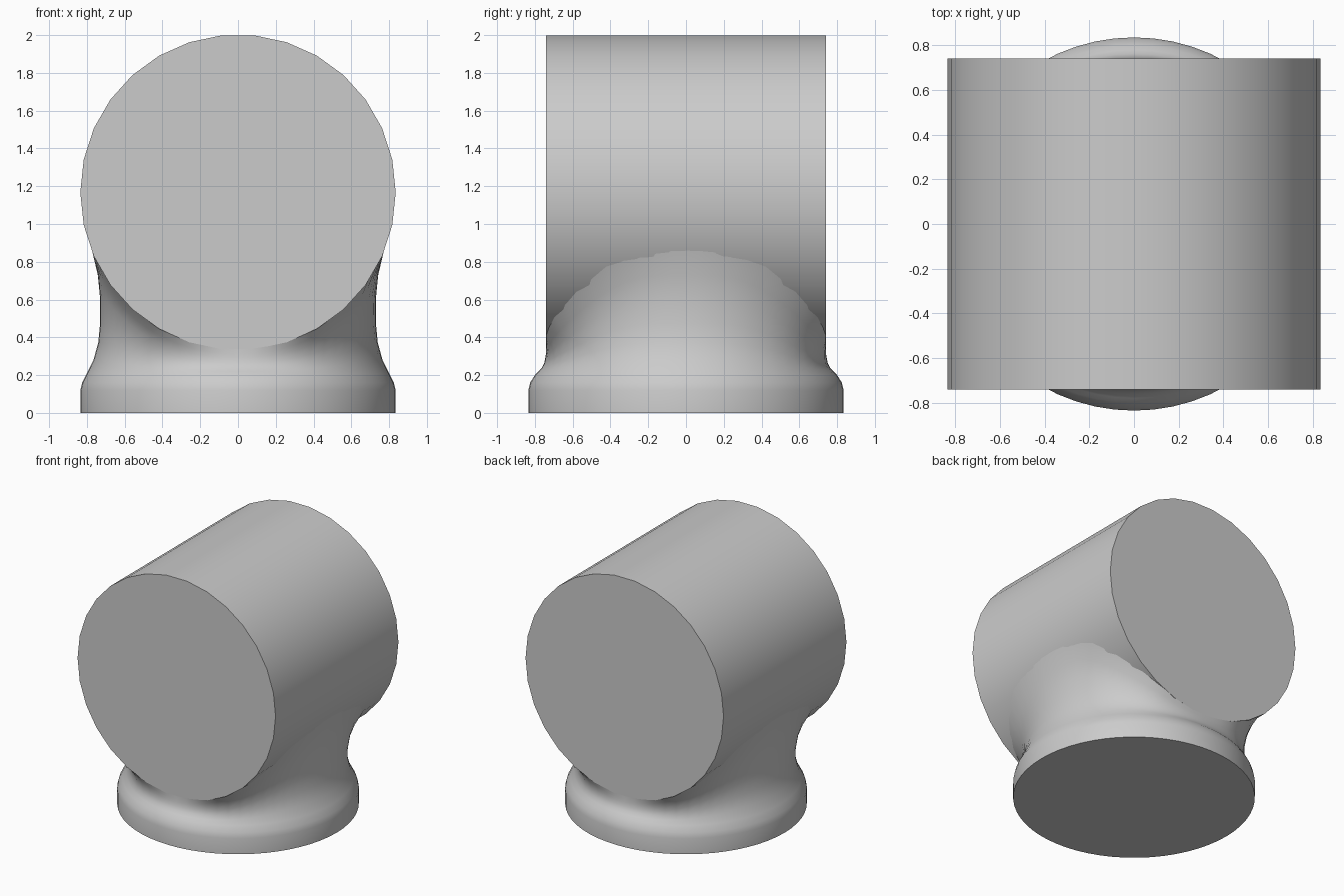
import bpy, bmesh
from math import sin, cos, pi, sqrt, radians
from mathutils import Vector, Matrix

if "Cube" in bpy.data.objects:
    bpy.data.objects.remove(bpy.data.objects["Cube"], do_unlink=True)

R = 0.835          # radius of barrel and foot
AXIS_Z = 1.168     # height of the barrel axis
HALF = 0.74        # half length of the barrel
COLS = 60

grey = bpy.data.materials.new("light grey")
grey.use_nodes = True
grey.diffuse_color = (0.6, 0.6, 0.6, 1)
grey.node_tree.nodes["Principled BSDF"].inputs["Base Color"].default_value = (0.6, 0.6, 0.6, 1)


def finish(bm, name):
    bmesh.ops.recalc_face_normals(bm, faces=bm.faces)
    mesh = bpy.data.meshes.new(name)
    bm.to_mesh(mesh)
    bm.free()
    mesh.materials.append(grey)
    ob = bpy.data.objects.new(name, mesh)
    bpy.context.collection.objects.link(ob)
    bpy.ops.object.select_all(action='DESELECT')
    ob.select_set(True)
    bpy.context.view_layer.objects.active = ob
    bpy.ops.object.shade_smooth_by_angle(angle=radians(35))
    return ob


# Horizontal barrel
bm = bmesh.new()
bmesh.ops.create_cone(bm, cap_ends=True, segments=30, radius1=R, radius2=R, depth=2 * HALF)
# put a vertex on the x axis so that the top is a flat facet
spin = min((v.co.to_2d().angle_signed(Vector((1, 0))) for v in bm.verts), key=abs)
bmesh.ops.rotate(bm, verts=bm.verts, matrix=Matrix.Rotation(spin, 3, 'Z'))
bmesh.ops.rotate(bm, verts=bm.verts, matrix=Matrix.Rotation(pi / 2, 3, 'X'))
bmesh.ops.translate(bm, verts=bm.verts, vec=(0, 0, AXIS_Z))
finish(bm, "barrel")

# Foot and flared neck: (radius, height) along the sides and along the ends
side = [(R, 0.12), (0.825, 0.16), (0.80, 0.21), (0.765, 0.28), (0.74, 0.37),
        (0.73, 0.47), (0.73, 0.60), (0.742, 0.72), (0.775, 0.855)]
end = [(R, 0.12), (0.825, 0.16), (0.80, 0.20), (0.78, 0.22), (0.762, 0.24),
       (0.75, 0.265), (0.745, 0.29), (0.742, 0.31), (0.74, 0.335)]


def column(t):
    """Points from the ground up to where the neck meets the barrel."""
    flare = 0.775 * (1 + 0.12 * sin(2 * t) ** 2)
    x = flare * cos(t)
    y = max(-HALF, min(HALF, flare * sin(t)))
    land = Vector((x, y, AXIS_Z - sqrt((R * 0.995) ** 2 - x * x)))
    w = max(0, min(1, (land.z - end[-1][1]) / (side[-1][1] - end[-1][1])))
    pts = []
    for (r0, z0), (r1, z1) in zip(end, side):
        r = r0 + (r1 - r0) * w
        pts.append(Vector((r * cos(t), r * sin(t), z0 + (z1 - z0) * w)))
    shift = land - pts[-1]
    pts = [p + shift * (i / (len(pts) - 1)) ** 3 for i, p in enumerate(pts)]
    return [Vector((R * cos(t), R * sin(t), 0))] + pts


bm = bmesh.new()
cols = [[bm.verts.new(p) for p in column(2 * pi * k / COLS)] for k in range(COLS)]
for k in range(COLS):
    a, b = cols[k], cols[(k + 1) % COLS]
    for i in range(len(a) - 1):
        bm.faces.new((a[i], b[i], b[i + 1], a[i + 1]))
bm.faces.new([c[0] for c in reversed(cols)])
finish(bm, "foot_and_neck")
